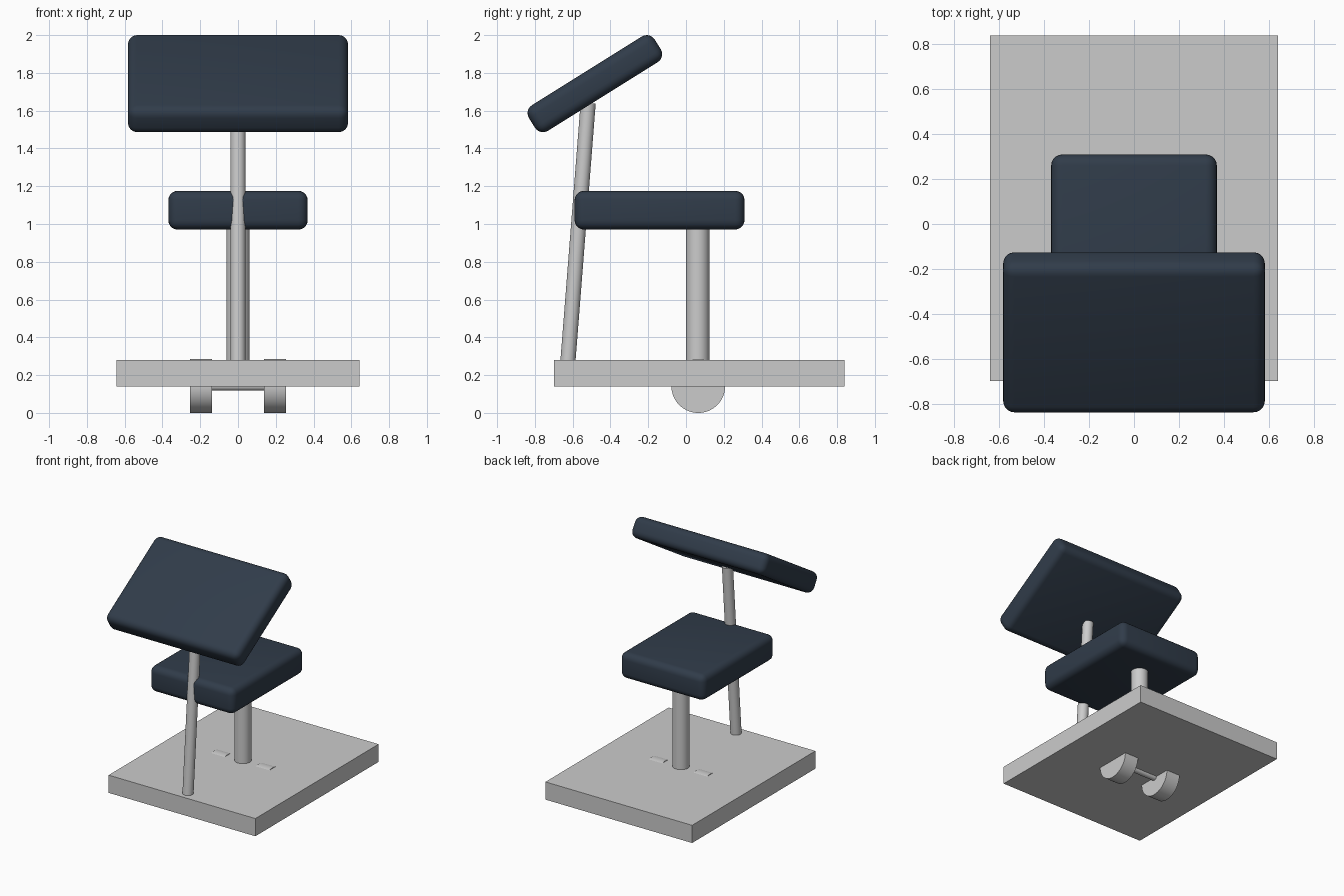
import bpy
from math import radians
from mathutils import Vector

if "Cube" in bpy.data.objects:
    bpy.data.objects.remove(bpy.data.objects["Cube"])

pad_mat = bpy.data.materials.new("dark_padding")
pad_mat.diffuse_color = (0.03, 0.045, 0.068, 1)
pad_mat.use_nodes = True
pad_mat.node_tree.nodes["Principled BSDF"].inputs["Base Color"].default_value = pad_mat.diffuse_color


def smooth(ob):
    bpy.ops.object.select_all(action='DESELECT')
    ob.select_set(True)
    bpy.context.view_layer.objects.active = ob
    bpy.ops.object.shade_smooth_by_angle(angle=radians(35))


def box(name, loc, size, tilt=0.0, bevel=0.0):
    bpy.ops.mesh.primitive_cube_add(size=1, location=loc)
    ob = bpy.context.object
    ob.name = name
    ob.scale = size
    bpy.ops.object.transform_apply(location=False, rotation=False, scale=True)
    ob.rotation_euler.x = tilt
    if bevel:
        mod = ob.modifiers.new("rounded_edges", 'BEVEL')
        mod.width, mod.segments = bevel, 5
        bpy.ops.object.modifier_apply(modifier=mod.name)
        ob.data.materials.append(pad_mat)
        smooth(ob)
    return ob


def rod(name, a, b, radius, sides=48):
    a, b = Vector(a), Vector(b)
    bpy.ops.mesh.primitive_cylinder_add(vertices=sides, radius=radius,
                                        depth=(b - a).length, location=(a + b) / 2)
    ob = bpy.context.object
    ob.name = name
    ob.rotation_euler = (b - a).to_track_quat('Z', 'Y').to_euler()
    smooth(ob)
    return ob


# Platform
box("base_platform", (0, 0.07, 0.21), (1.284, 1.54, 0.14))

# Padded seat and tilted upper pad
box("seat_pad", (0, -0.14, 1.073), (0.738, 0.90, 0.205), bevel=0.05)
box("tilted_pad", (0, -0.4825, 1.743), (1.166, 0.785, 0.16),
    tilt=radians(32), bevel=0.05)

# Supports
rod("seat_post", (0, 0.062, 0.26), (0, 0.062, 1.02), 0.062)
rod("tilted_pad_post", (0, -0.625, 0.275), (0, -0.518, 1.64), 0.04)

# Wheels half sunk in the platform, joined by an axle
Y, Z = 0.065, 0.1425
for side, label in ((-1, "left"), (1, "right")):
    rod(label + "_wheel", (side * 0.137, Y, Z), (side * 0.255, Y, Z), 0.1425, 64)
rod("axle", (-0.15, Y, Z), (0.15, Y, Z), 0.025, 32)
